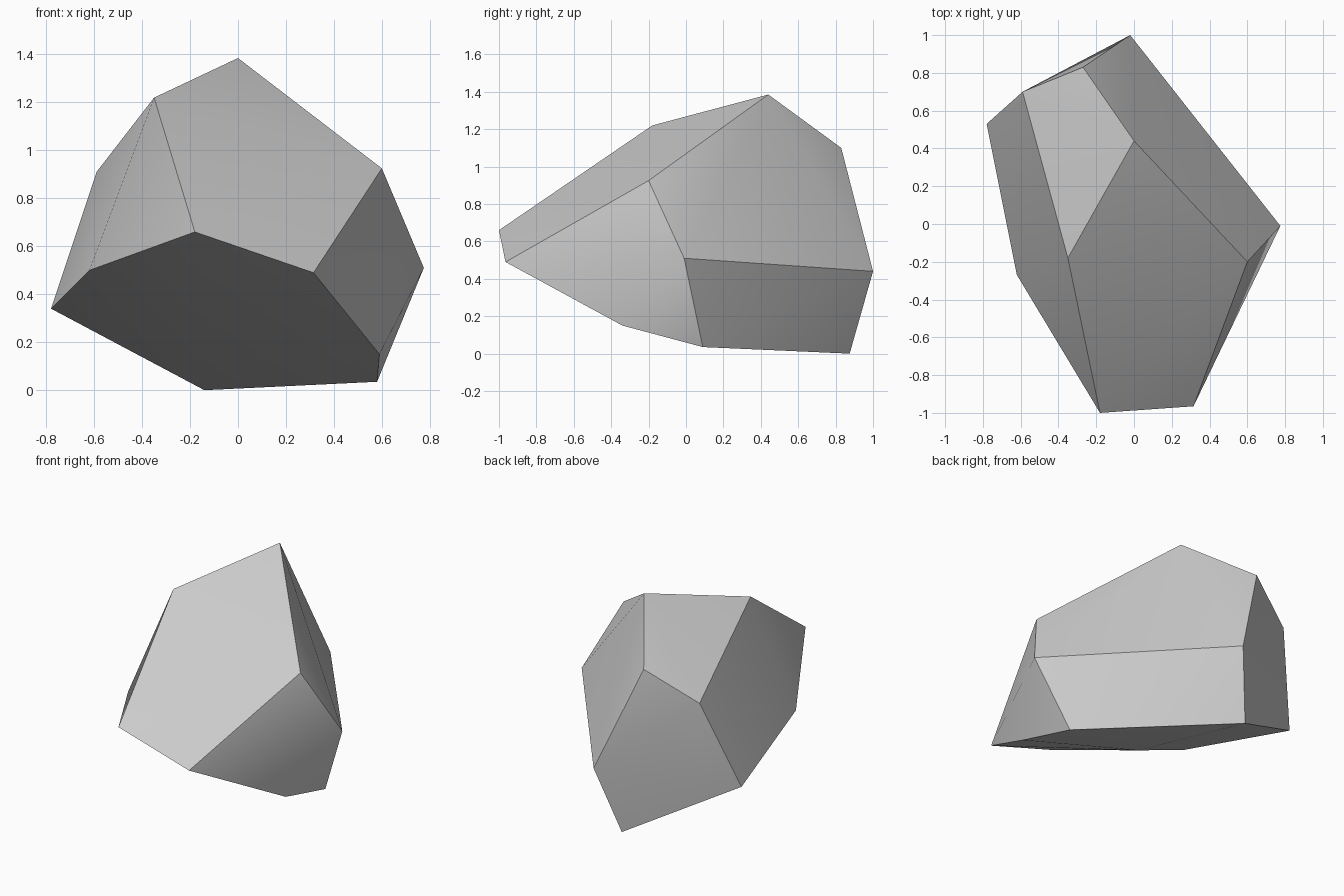
import bpy
import bmesh
import math

cube = bpy.data.objects.get("Cube")
if cube:
    bpy.data.objects.remove(cube, do_unlink=True)

# Plain grey stone
stone = bpy.data.materials.new("grey stone")
stone.use_nodes = True
grey = (0.6, 0.6, 0.6, 1)
stone.diffuse_color = grey
stone.node_tree.nodes["Principled BSDF"].inputs["Base Color"].default_value = grey

# Corner points of the boulder, wrapped in a convex hull
crown = [(0, 0.44, 1.385), (-0.35, -0.18, 1.22), (-0.27, 0.83, 1.10),
         (0.60, -0.20, 0.925), (-0.59, 0.70, 0.91)]
girdle = [(-0.18, -1, 0.66), (0.315, -0.965, 0.49), (0.775, -0.01, 0.51),
          (-0.02, 1, 0.44), (-0.78, 0.53, 0.34), (-0.62, -0.27, 0.50)]
base = [(0.59, -0.34, 0.15), (0.58, 0.09, 0.035), (-0.14, 0.875, 0),
        (-0.20, -0.20, 0.31)]

bm = bmesh.new()
for point in crown + girdle + base:
    bm.verts.new(point)
bmesh.ops.convex_hull(bm, input=bm.verts)
bmesh.ops.recalc_face_normals(bm, faces=bm.faces)
mesh = bpy.data.meshes.new("boulder")
bm.to_mesh(mesh)
bm.free()
mesh.materials.append(stone)

boulder = bpy.data.objects.new("boulder", mesh)
bpy.context.collection.objects.link(boulder)

# Soften the shallow facet joins, keep the chipped edges crisp
bpy.ops.object.select_all(action="DESELECT")
boulder.select_set(True)
bpy.context.view_layer.objects.active = boulder
bpy.ops.object.shade_smooth_by_angle(angle=math.radians(30))
